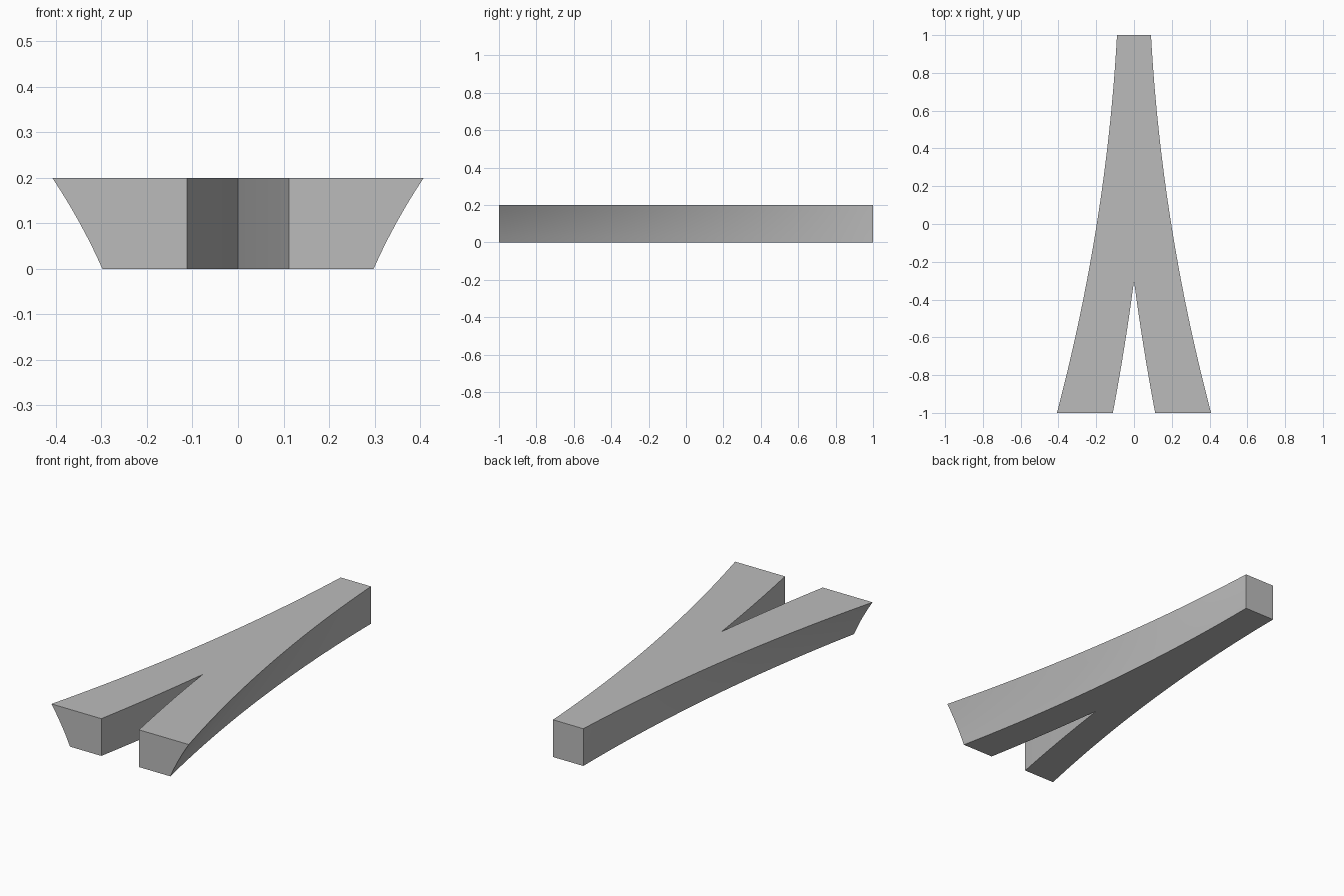
import bpy
import bmesh
import math

old = bpy.data.objects.get("Cube")
if old:
    bpy.data.objects.remove(old, do_unlink=True)

HEIGHT = 0.2
FORK_Y = -0.3      # where the two legs part
LEVELS = 6         # wall subdivisions in height
END_HALF = 0.09    # half width of the square back end


def outer_x(y, u):
    """Outer wall: curved along the length, flaring towards the top front."""
    t = (1 - y) / 2
    flare = 0.11 * t * (u - 0.2 * u * (1 - u))
    return END_HALF + 0.208 * t * t + flare


def inner_x(y):
    """Inner wall of the notch, vertical and gently curved."""
    s = max(0.0, (FORK_Y - y) / (1 + FORK_Y))
    return 0.092 * s + 0.02 * s * s


def material(name, rgb):
    mat = bpy.data.materials.new(name)
    mat.use_nodes = True
    mat.diffuse_color = (*rgb, 1)
    mat.node_tree.nodes["Principled BSDF"].inputs["Base Color"].default_value = (*rgb, 1)
    return mat


# Stations along the length, with one exactly at the fork
leg_steps, stem_steps = 14, 26
stations = [-1 + (FORK_Y + 1) * i / leg_steps for i in range(leg_steps)]
stations += [FORK_Y + (1 - FORK_Y) * i / stem_steps for i in range(stem_steps + 1)]

# Half of the beam: lofted cross-sections (inner bottom, outer wall, inner top)
bm = bmesh.new()
rings = []
for y in stations:
    profile = [(inner_x(y), 0)]
    profile += [(outer_x(y, k / LEVELS), HEIGHT * k / LEVELS) for k in range(LEVELS + 1)]
    profile.append((inner_x(y), HEIGHT))
    rings.append([bm.verts.new((x, y, z)) for x, z in profile])

for y, a, b in zip(stations, rings, rings[1:]):
    count = len(a)
    for k in range(count):
        if k == count - 1 and y > FORK_Y - 0.001:
            continue  # the stem is solid through the middle
        n = (k + 1) % count
        bm.faces.new((a[k], a[n], b[n], b[k]))
bm.faces.new(rings[0])
bm.faces.new(rings[-1][::-1])
bmesh.ops.recalc_face_normals(bm, faces=bm.faces)

# Mirror to the other side and weld along the centre
copy = bmesh.ops.duplicate(bm, geom=bm.verts[:] + bm.edges[:] + bm.faces[:])["geom"]
for v in copy:
    if isinstance(v, bmesh.types.BMVert):
        v.co.x = -v.co.x
bmesh.ops.reverse_faces(bm, faces=[f for f in copy if isinstance(f, bmesh.types.BMFace)])
bmesh.ops.remove_doubles(bm, verts=bm.verts[:], dist=0.0001)
bmesh.ops.recalc_face_normals(bm, faces=bm.faces)

mesh = bpy.data.meshes.new("forked_beam")
bm.to_mesh(mesh)
bm.free()
beam = bpy.data.objects.new("forked_beam", mesh)
bpy.context.collection.objects.link(beam)
mesh.materials.append(material("plain grey", (0.5, 0.5, 0.5)))

# Smooth curved walls, sharp rims
bpy.ops.object.select_all(action="DESELECT")
beam.select_set(True)
bpy.context.view_layer.objects.active = beam
bpy.ops.object.shade_smooth_by_angle(angle=math.radians(25))
